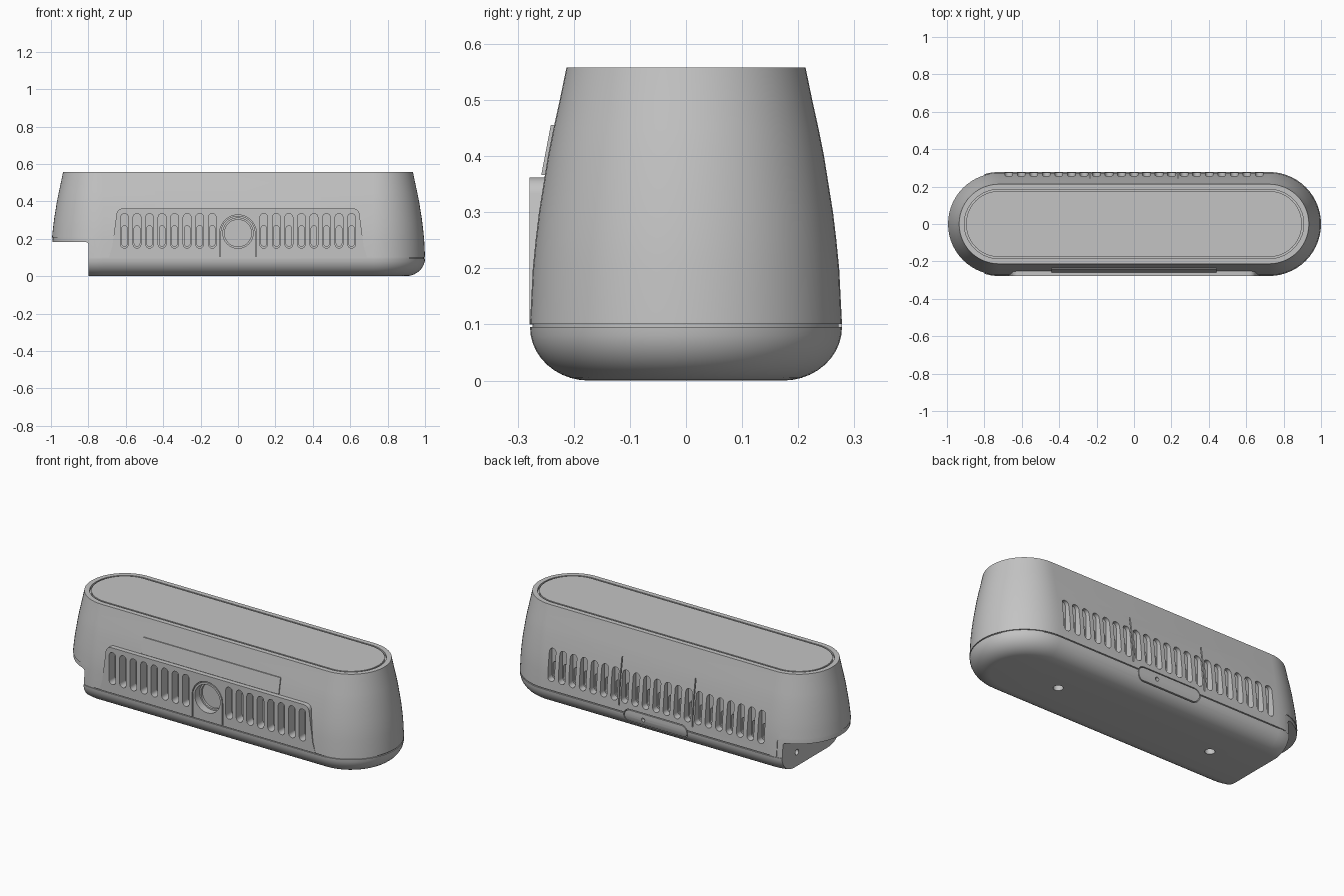
import bpy, bmesh
from math import sin, cos, pi, radians

if "Cube" in bpy.data.objects:
    bpy.data.objects.remove(bpy.data.objects["Cube"])

GREY = (0.55, 0.55, 0.55, 1)
mat = bpy.data.materials.new("plain grey")
mat.use_nodes = True
mat.diffuse_color = GREY
mat.node_tree.nodes["Principled BSDF"].inputs["Base Color"].default_value = GREY

R, HALF = 0.278, 0.722      # end radius and half spacing of the end centres


def make(name, bm):
    bmesh.ops.recalc_face_normals(bm, faces=bm.faces[:])
    me = bpy.data.meshes.new(name)
    bm.to_mesh(me)
    bm.free()
    me.materials.append(mat)
    ob = bpy.data.objects.new(name, me)
    bpy.context.collection.objects.link(ob)
    return ob


def loft(name, profile, seg=28):
    """Stack of stadium outlines, one per (inset, height) pair."""
    bm = bmesh.new()
    rings = []
    for inset, z in profile:
        ring = []
        for side in (1, -1):
            for i in range(seg + 1):
                a = -pi / 2 + pi * i / seg
                ring.append(bm.verts.new((side * (HALF + (R - inset) * cos(a)),
                                          side * (R - inset) * sin(a), z)))
        rings.append(ring)
    n = len(rings[0])
    for lo, hi in zip(rings, rings[1:]):
        for i in range(n):
            j = (i + 1) % n
            bm.faces.new((lo[i], lo[j], hi[j], hi[i]))
    bm.faces.new(rings[0])
    bm.faces.new(rings[-1])
    return make(name, bm)


def prism(name, outlines, axis, a, b):
    """Extrude 2D outlines along one axis from a to b."""
    place = {"x": lambda p, t: (t, p[0], p[1]),
             "y": lambda p, t: (p[0], t, p[1]),
             "z": lambda p, t: (p[0], p[1], t)}[axis]
    bm = bmesh.new()
    for pts in outlines:
        lo = [bm.verts.new(place(p, a)) for p in pts]
        hi = [bm.verts.new(place(p, b)) for p in pts]
        bm.faces.new(lo)
        bm.faces.new(hi)
        for i in range(len(pts)):
            j = (i + 1) % len(pts)
            bm.faces.new((lo[i], lo[j], hi[j], hi[i]))
    return make(name, bm)


def arc(cx, cy, r, a0, a1, n=8):
    return [(cx + r * cos(radians(a0 + (a1 - a0) * i / n)),
             cy + r * sin(radians(a0 + (a1 - a0) * i / n))) for i in range(n + 1)]


def circle(cx, cy, r, n=32):
    return arc(cx, cy, r, 0, 360 - 360 / n, n - 1)


def rect(x0, x1, y0, y1):
    return [(x0, y0), (x1, y0), (x1, y1), (x0, y1)]


def upright_pill(x, hw, z0, z1):
    return arc(x, z1 - hw, hw, 0, 180) + arc(x, z0 + hw, hw, 180, 360)


def flat_pill(hx, z0, z1):
    r = (z1 - z0) / 2
    return arc(hx - r, z0 + r, r, -90, 90) + arc(r - hx, z0 + r, r, 90, 270)


def arch(r):
    return [(-r, 0.1), (r, 0.1)] + arc(0, 0.23, r, 0, 180, 24)


def notch(x, z, r):
    return [(-1.2, -0.1), (x, -0.1)] + arc(x - r, z - r, r, 0, 90) + [(-1.2, z)]


def boolean(targets, cutter, op="DIFFERENCE"):
    """Apply a cutter to each target, then discard it."""
    cutter.hide_render = True
    for ob in targets:
        mod = ob.modifiers.new("cut", "BOOLEAN")
        mod.operation, mod.solver, mod.object = op, "EXACT", cutter
        bpy.context.view_layer.update()
        dg = bpy.context.evaluated_depsgraph_get()
        me = bpy.data.meshes.new_from_object(ob.evaluated_get(dg))
        ob.modifiers.clear()
        ob.data = me
    bpy.data.objects.remove(cutter)


# Profiles: rounded underside, curved walls, and the grooved lid on top
under = [(0.105 * (1 - cos(t)), 0.095 * (1 - sin(t)))
         for t in [pi / 2 * (1 - i / 10) for i in range(11)]]
walls = [(0, 0.101), (0.005, 0.2), (0.010, 0.25), (0.016, 0.3), (0.024, 0.35),
         (0.032, 0.4), (0.042, 0.45), (0.053, 0.5), (0.065, 0.558)]
lid = [(0.093, 0.558), (0.093, 0.545), (0.102, 0.545), (0.102, 0.558)]

upper = loft("upper_shell", walls + lid)
base = loft("lower_base", under + [(0.006, 0.095), (0.006, 0.106)])
tab = loft("back_tab", under + walls[:4])
lip = loft("notch_lip", [(i + 0.004, z) for i, z in [(0, 0.09)] + walls[:4]])

# Front grille panel with rounded upper corners
right_edge = [(0.69, 0.1), (0.672, 0.16)] + arc(0.615, 0.327, 0.035, 10, 90)
panel = prism("front_grille_panel",
              [right_edge + [(-x, z) for x, z in reversed(right_edge)]],
              "y", -0.279, -0.23)
front = [upper, panel]

# Sloped strip above the grille
prism("front_upper_strip", [[(-0.258, 0.366), (-0.241, 0.455), (-0.2, 0.455), (-0.2, 0.366)]],
      "x", -0.44, 0.44)

# End notch: the shell steps back further, leaving a thin lip around the opening
boolean([upper], prism("cut", [notch(-0.77, 0.208, 0.03)], "y", -0.5, 0.5))
boolean([lip], prism("cut", [rect(-0.73, 1.2, 0, 0.5)], "y", -0.5, 0.5))
boolean([base, lip], prism("cut", [notch(-0.8, 0.182, 0.015)], "y", -0.5, 0.5))

# Socket and screw hole on the notch wall
boolean([base, lip], prism("cut", [circle(0.13, 0.08, 0.016, 16), rect(-0.13, 0.04, 0.115, 0.16)],
                           "x", -0.9, -0.765))

# Front vents: wide shallow slots with deeper lower pockets
front_x = [s * (0.138 + 0.067 * k) for s in (1, -1) for k in range(8)]
boolean(front, prism("cut", [upright_pill(x, 0.021, 0.15, 0.335) for x in front_x],
                     "y", -0.4, -0.225))
boolean([upper], prism("cut", [upright_pill(x, 0.015, 0.16, 0.27) for x in front_x],
                       "y", -0.4, -0.18))

# Back vents and two thin slits
back_x = [0.067 * k for k in range(-10, 11)]
boolean([upper], prism("cut", [upright_pill(x, 0.021, 0.15, 0.335) for x in back_x],
                       "y", 0.235, 0.4))
boolean([upper], prism("cut", [upright_pill(x, 0.015, 0.16, 0.25) for x in back_x],
                       "y", 0.18, 0.4))
boolean([upper], prism("cut", [rect(x - 0.003, x + 0.003, 0.13, 0.4) for x in (-0.2345, 0.2345)],
                       "y", 0.225, 0.4))

# Round window in an arched frame
boolean(front, prism("cut", [arch(0.098)], "y", -0.4, -0.222))
frame = prism("window_frame", [arch(0.093)], "y", -0.279, -0.21)
boolean([frame], prism("cut", [circle(0, 0.23, 0.081, 40)], "y", -0.4, -0.235))
boolean([frame], prism("cut", [circle(0, 0.23, 0.072, 40)], "y", -0.4, -0.222))

# Back tab set in a narrow gap, with a screw hole
boolean([upper, base], prism("cut", [flat_pill(0.205, 0.047, 0.125)], "y", 0.255, 0.4))
boolean([tab], prism("cut", [flat_pill(0.2, 0.052, 0.12)], "y", 0.22, 0.4), "INTERSECT")
boolean([tab], prism("cut", [circle(0.08, 0.086, 0.011, 16)], "y", 0.25, 0.4))

# Mounting holes underneath
boolean([base], prism("cut", [circle(x, 0, 0.026, 24) for x in (-0.5, 0.5)], "z", -0.1, 0.03))

# Smooth curved surfaces, keep crisp edges
meshes = [o for o in bpy.context.collection.objects if o.type == "MESH"]
for ob in bpy.context.view_layer.objects:
    ob.select_set(ob in meshes)
bpy.context.view_layer.objects.active = upper
bpy.ops.object.shade_smooth_by_angle(angle=radians(30))
